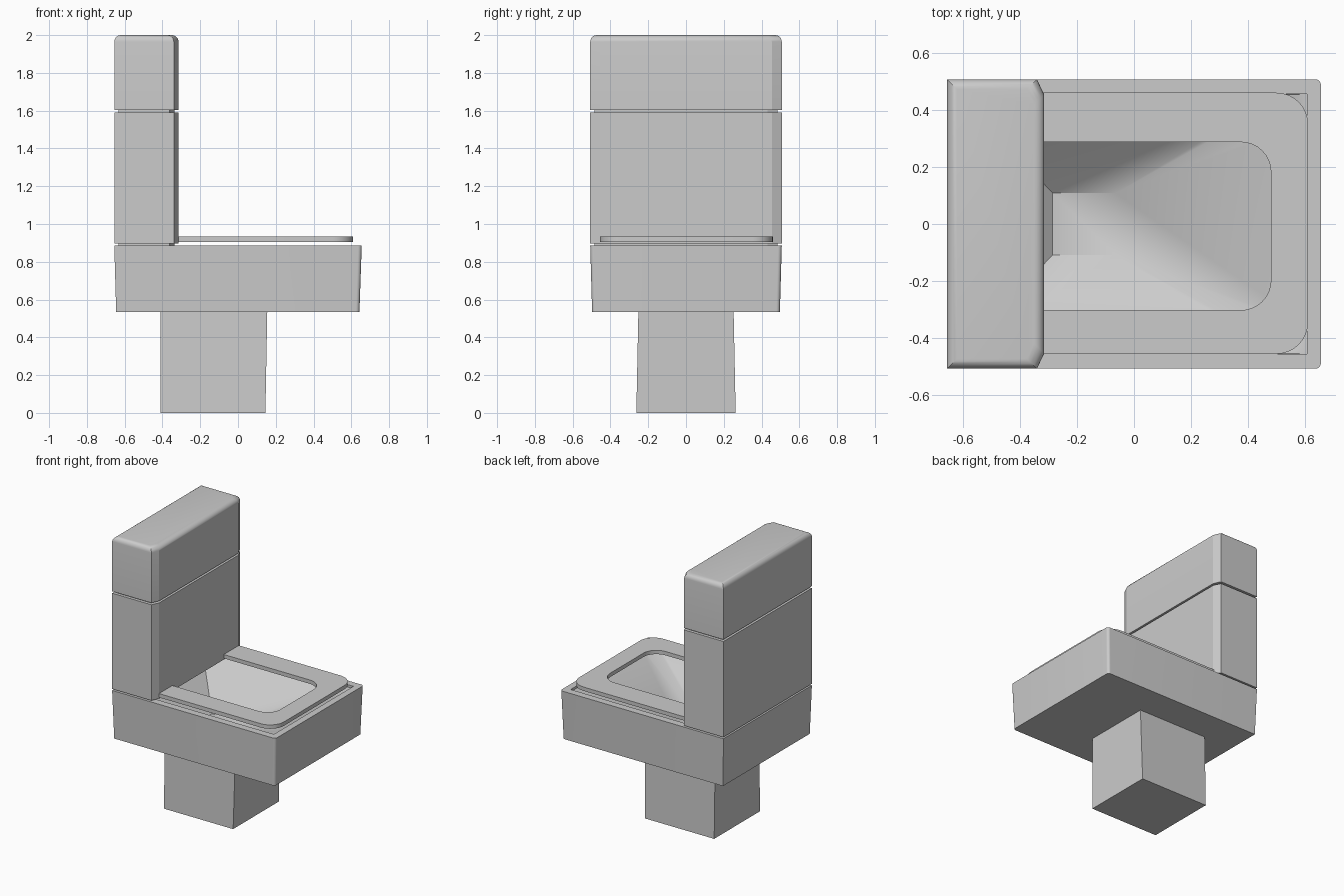
import bpy, bmesh, math

if "Cube" in bpy.data.objects:
    bpy.data.objects.remove(bpy.data.objects["Cube"])


def rounded_rect(x0, x1, y0, y1, z, front_r=0.0, back_r=0.0, n=8):
    """Counter-clockwise loop; the front corners are those at x1."""
    pts = []
    for cx, cy, a, r in ((x1, y1, 0, front_r), (x0, y1, 90, back_r),
                         (x0, y0, 180, back_r), (x1, y0, 270, front_r)):
        px = cx - r if cx == x1 else cx + r
        py = cy - r if cy == y1 else cy + r
        for i in range(n + 1):
            t = math.radians(a + 90 * i / n)
            pts.append((px + r * math.cos(t), py + r * math.sin(t), z))
    return pts


def loft(name, loops, closed=False):
    """Skin a stack of equal-length loops, capped or joined end to start."""
    bm = bmesh.new()
    rings = [[bm.verts.new(p) for p in loop] for loop in loops]
    pairs = list(zip(rings, rings[1:]))
    if closed:
        pairs.append((rings[-1], rings[0]))
    else:
        bm.faces.new(rings[0])
        bm.faces.new(rings[-1])
    for a, b in pairs:
        for i in range(len(a)):
            j = (i + 1) % len(a)
            bm.faces.new((a[i], a[j], b[j], b[i]))
    bmesh.ops.remove_doubles(bm, verts=bm.verts, dist=0.0002)
    bmesh.ops.recalc_face_normals(bm, faces=bm.faces)
    mesh = bpy.data.meshes.new(name)
    bm.to_mesh(mesh)
    bm.free()
    obj = bpy.data.objects.new(name, mesh)
    bpy.context.collection.objects.link(obj)
    bpy.ops.object.select_all(action='DESELECT')
    obj.select_set(True)
    bpy.context.view_layer.objects.active = obj
    bpy.ops.object.shade_smooth_by_angle(angle=math.radians(25))
    return obj


def tank_outline(z, inset=0.0):
    """Tank plan with chamfered front corners."""
    b, f, w = -0.655 + inset, -0.315 - inset, 0.507 - inset
    c = f - 0.025
    return [(b, -w, z), (c, -w, z), (f, -w + 0.053, z),
            (f, w - 0.053, z), (c, w, z), (b, w, z)]


# Pedestal
loft("pedestal", [rounded_rect(-0.41, 0.145, -0.263, 0.263, 0),
                  rounded_rect(-0.41, 0.155, -0.252, 0.252, 0.54)])

# Bowl body: tapered outside, square rim, funnel down to a small flat floor
loft("bowl", [
    rounded_rect(-0.645, 0.643, -0.497, 0.497, 0.535, 0.02),
    rounded_rect(-0.655, 0.655, -0.507, 0.507, 0.885, 0.02),
    rounded_rect(-0.61, 0.607, -0.455, 0.455, 0.885),
    rounded_rect(-0.61, 0.607, -0.455, 0.455, 0.868),
    rounded_rect(-0.61, 0.606, -0.454, 0.454, 0.867, 0.1),
    rounded_rect(-0.285, -0.065, -0.108, 0.108, 0.58),
])

# Seat ring: back end runs beneath the tank
seat_out = dict(x0=-0.40, x1=0.61, y0=-0.455, y1=0.46, front_r=0.11)
seat_in = dict(x0=-0.35, x1=0.48, y0=-0.302, y1=0.287, front_r=0.105)
loft("seat", [rounded_rect(z=0.905, **seat_out), rounded_rect(z=0.933, **seat_out),
              rounded_rect(z=0.933, **seat_in), rounded_rect(z=0.905, **seat_in)],
     closed=True)

# Tank and the recessed seams below and above it
loft("tank", [tank_outline(0.896), tank_outline(1.59)])
for name, z0, z1 in (("tank_base_seam", 0.88, 0.90), ("lid_seam", 1.585, 1.61)):
    loft(name, [tank_outline(z0, 0.022), tank_outline(z1, 0.022)])

# Tank lid with rounded top edges
R = 0.035
lid = [tank_outline(1.604)]
for i in range(7):
    t = math.radians(90 * i / 6)
    lid.append(tank_outline(2.0 - R + R * math.sin(t), R * (1 - math.cos(t))))
loft("tank_lid", lid)
